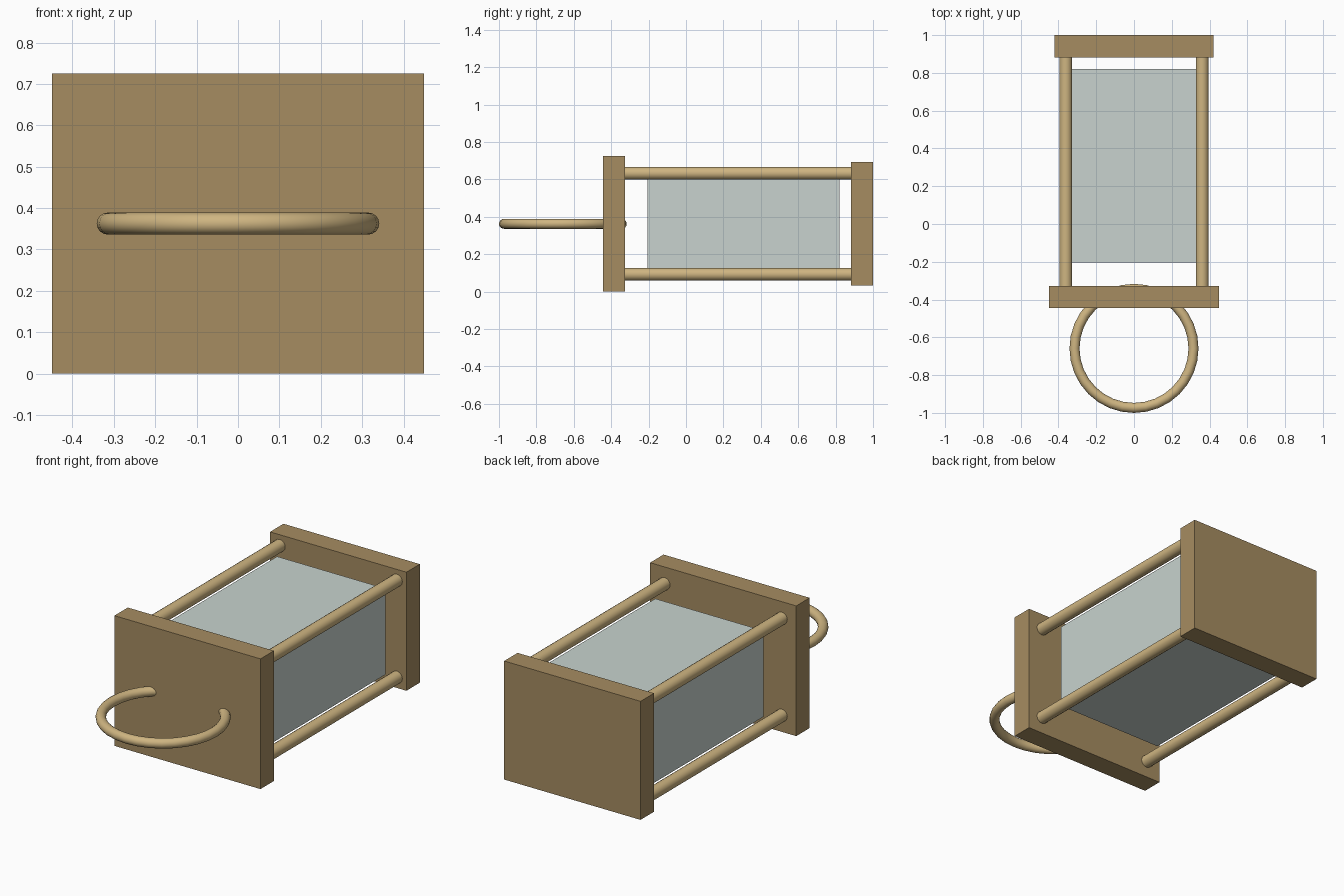
import bpy
import math

if "Cube" in bpy.data.objects:
    bpy.data.objects.remove(bpy.data.objects["Cube"])


def material(name, rgb):
    m = bpy.data.materials.new(name)
    m.diffuse_color = (*rgb, 1.0)
    m.use_nodes = True
    m.node_tree.nodes["Principled BSDF"].inputs["Base Color"].default_value = m.diffuse_color
    return m


WOOD = material("wood", (0.38, 0.265, 0.12))
LIGHT_WOOD = material("light_wood", (0.62, 0.46, 0.22))
GLASS = material("glass", (0.58, 0.65, 0.62))
MID_Z = 0.3625


def box(name, half_x, y0, y1, half_z, mat):
    bpy.ops.mesh.primitive_cube_add(size=1, location=(0, (y0 + y1) / 2, MID_Z))
    ob = bpy.context.object
    ob.name = name
    ob.scale = (2 * half_x, y1 - y0, 2 * half_z)
    bpy.ops.object.transform_apply(location=False, rotation=False, scale=True)
    ob.data.materials.append(mat)


def smooth(ob, name, mat):
    ob.name = name
    ob.data.materials.append(mat)
    bpy.ops.object.shade_smooth_by_angle(angle=math.radians(40))


# End plates and the block between them
box("front_plate", 0.45, -0.445, -0.327, 0.3625, WOOD)
box("back_plate", 0.42, 0.882, 1.0, 0.33, WOOD)
box("glass_block", 0.333, -0.205, 0.82, 0.24, GLASS)

# Four corner rods running into both plates
for sx, side in ((-1, "left"), (1, "right")):
    for sz, level in ((-1, "lower"), (1, "upper")):
        bpy.ops.mesh.primitive_cylinder_add(
            vertices=16, radius=0.034, depth=1.25,
            location=(sx * 0.361, 0.2775, MID_Z + sz * 0.27),
            rotation=(math.pi / 2, 0, 0))
        smooth(bpy.context.object, f"{level}_{side}_rod", LIGHT_WOOD)

# Ring handle passing through the front plate
bpy.ops.mesh.primitive_torus_add(
    major_segments=32, minor_segments=16, major_radius=0.315,
    minor_radius=0.0265, location=(0, -0.6585, MID_Z))
smooth(bpy.context.object, "ring_handle", LIGHT_WOOD)
